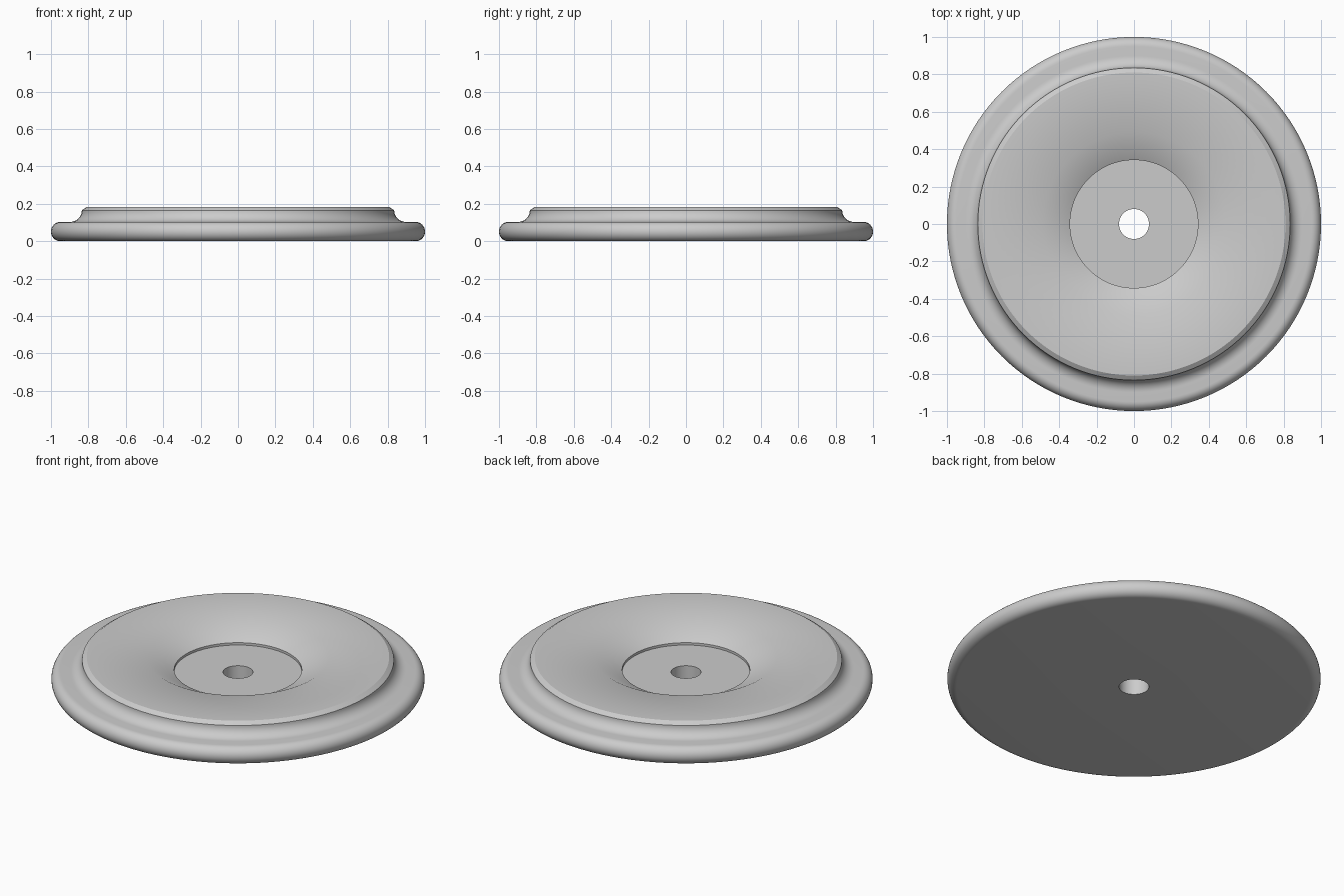
import bpy, bmesh, math

cube = bpy.data.objects.get("Cube")
if cube:
    bpy.data.objects.remove(cube, do_unlink=True)

SEGMENTS = 128


def arc(cx, cz, rx, rz, start, end, steps):
    """Elliptical arc as (radius, height) profile points, angles in degrees."""
    points = []
    for i in range(steps + 1):
        a = math.radians(start + (end - start) * i / steps)
        points.append((cx + rx * math.cos(a), cz + rz * math.sin(a)))
    return points


def lathe(name, profile, material):
    """Spin a closed profile around z."""
    bm = bmesh.new()
    rings = []
    for i in range(SEGMENTS):
        a = math.tau * i / SEGMENTS
        rings.append([bm.verts.new((r * math.cos(a), r * math.sin(a), z)) for r, z in profile])
    count = len(profile)
    for i in range(SEGMENTS):
        here, after = rings[i], rings[(i + 1) % SEGMENTS]
        for j in range(count):
            k = (j + 1) % count
            bm.faces.new((here[j], after[j], after[k], here[k]))
    bmesh.ops.recalc_face_normals(bm, faces=bm.faces)
    mesh = bpy.data.meshes.new(name)
    bm.to_mesh(mesh)
    bm.free()
    mesh.materials.append(material)
    obj = bpy.data.objects.new(name, mesh)
    bpy.context.collection.objects.link(obj)
    bpy.ops.object.select_all(action="DESELECT")
    obj.select_set(True)
    bpy.context.view_layer.objects.active = obj
    bpy.ops.object.shade_smooth_by_angle(angle=math.radians(30))
    return obj


grey = bpy.data.materials.new("plain grey")
grey.use_nodes = True
colour = (0.6, 0.6, 0.6, 1)
grey.diffuse_color = colour
grey.node_tree.nodes["Principled BSDF"].inputs["Base Color"].default_value = colour

# Underside, rounded rim, cove, chamfered plateau, dished recess, centre bore
profile = [(0.08, 0)]
profile += arc(0.95, 0.0515, 0.05, 0.0515, -90, 90, 16)
profile += arc(0.9, 0.165, 0.065, 0.062, 270, 180, 10)
profile += [(0.81, 0.182), (0.49, 0.182), (0.342, 0.106), (0.342, 0.092), (0.08, 0.092)]
lathe("round_base_plate", profile, grey)
